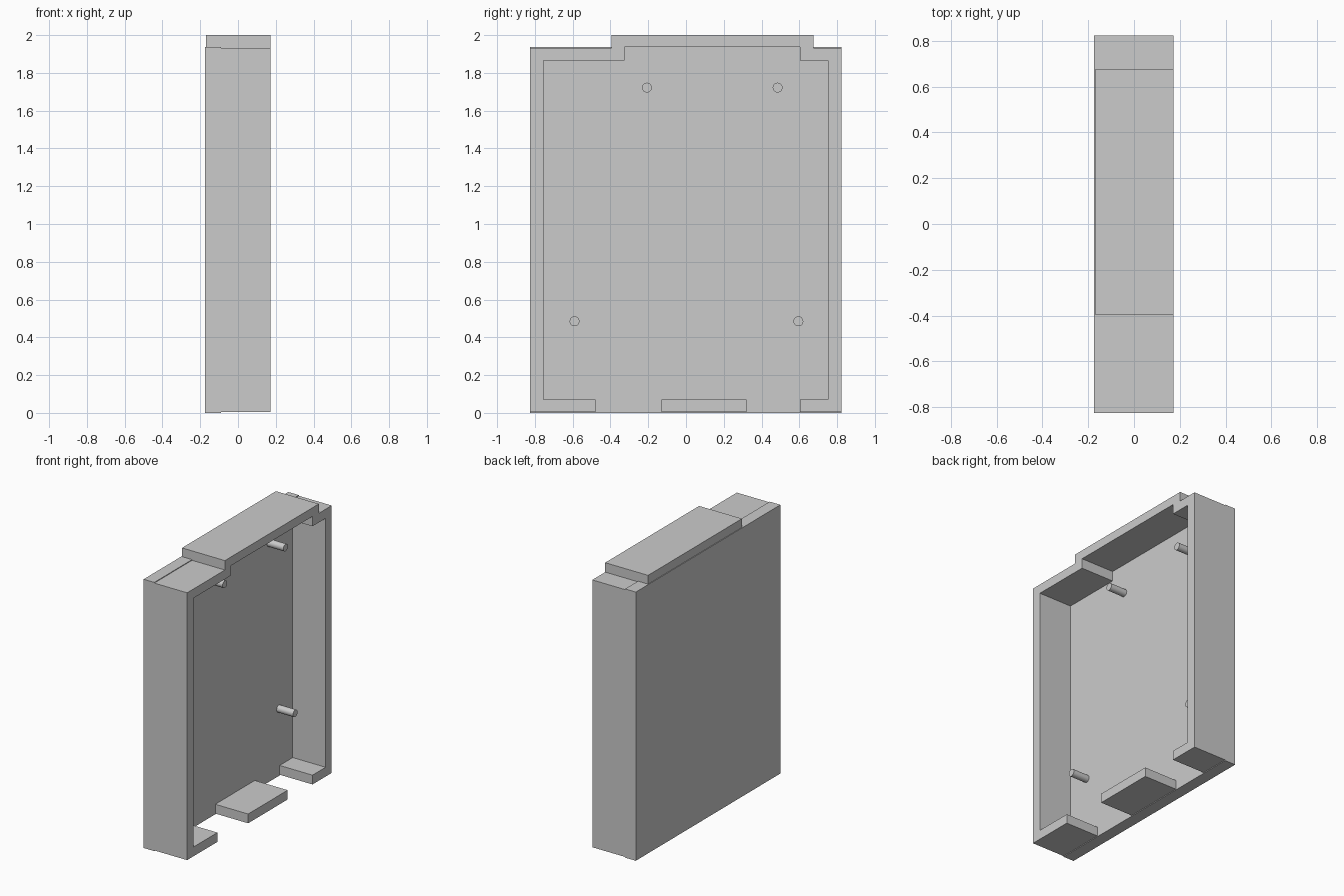
import bpy, bmesh

if "Cube" in bpy.data.objects:
    bpy.data.objects.remove(bpy.data.objects["Cube"])

grey = bpy.data.materials.new("light grey")
grey.use_nodes = True
colour = (0.6, 0.6, 0.6, 1)
grey.diffuse_color = colour
grey.node_tree.nodes["Principled BSDF"].inputs["Base Color"].default_value = colour

X_BACK, X_FLOOR, X_OPEN = -0.175, -0.09, 0.172


def extrude_profile(name, points, x0, x1):
    """Extrude a (y, z) outline along x."""
    bm = bmesh.new()
    face = bm.faces.new([bm.verts.new((x0, y, z)) for y, z in points])
    result = bmesh.ops.extrude_face_region(bm, geom=[face])
    moved = [v for v in result["geom"] if isinstance(v, bmesh.types.BMVert)]
    bmesh.ops.translate(bm, verts=moved, vec=(x1 - x0, 0, 0))
    bmesh.ops.recalc_face_normals(bm, faces=bm.faces)
    mesh = bpy.data.meshes.new(name)
    bm.to_mesh(mesh)
    bm.free()
    mesh.materials.append(grey)
    obj = bpy.data.objects.new(name, mesh)
    bpy.context.collection.objects.link(obj)
    return obj


def rectangle(y0, y1, z0, z1):
    return [(y0, z0), (y1, z0), (y1, z1), (y0, z1)]


# Back panel
extrude_profile("back_panel", rectangle(-0.825, 0.822, 0, 1.937), X_BACK, X_FLOOR)

# Rim with a stepped top and feet turned in at the bottom
rim = [(-0.48, 0.005), (-0.48, 0.072), (-0.755, 0.072), (-0.755, 1.866),
       (-0.325, 1.866), (-0.325, 1.937), (0.603, 1.937), (0.603, 1.866),
       (0.752, 1.866), (0.752, 0.072), (0.603, 0.072), (0.603, 0.005),
       (0.822, 0.005), (0.822, 1.932), (0.675, 1.932), (0.675, 2),
       (-0.395, 2), (-0.395, 1.932), (-0.825, 1.932), (-0.825, 0.005)]
extrude_profile("stepped_rim", rim, X_FLOOR, X_OPEN)

# Raised top carried back over the panel
extrude_profile("raised_top_back", rectangle(-0.395, 0.675, 1.937, 2), -0.17, X_FLOOR)

# Middle block of the bottom wall
extrude_profile("bottom_block", rectangle(-0.13, 0.32, 0.005, 0.072), X_FLOOR, X_OPEN)

# Mounting pegs
PEG_LENGTH = 0.13
for i, (y, z) in enumerate([(-0.207, 1.722), (0.485, 1.722), (-0.59, 0.485), (0.595, 0.485)]):
    bpy.ops.mesh.primitive_cylinder_add(
        vertices=32, radius=0.026, depth=PEG_LENGTH,
        location=(X_FLOOR + PEG_LENGTH / 2, y, z), rotation=(0, 1.5708, 0))
    peg = bpy.context.object
    peg.name = f"mounting_peg_{i + 1}"
    peg.data.materials.append(grey)
    bpy.ops.object.shade_smooth_by_angle()
